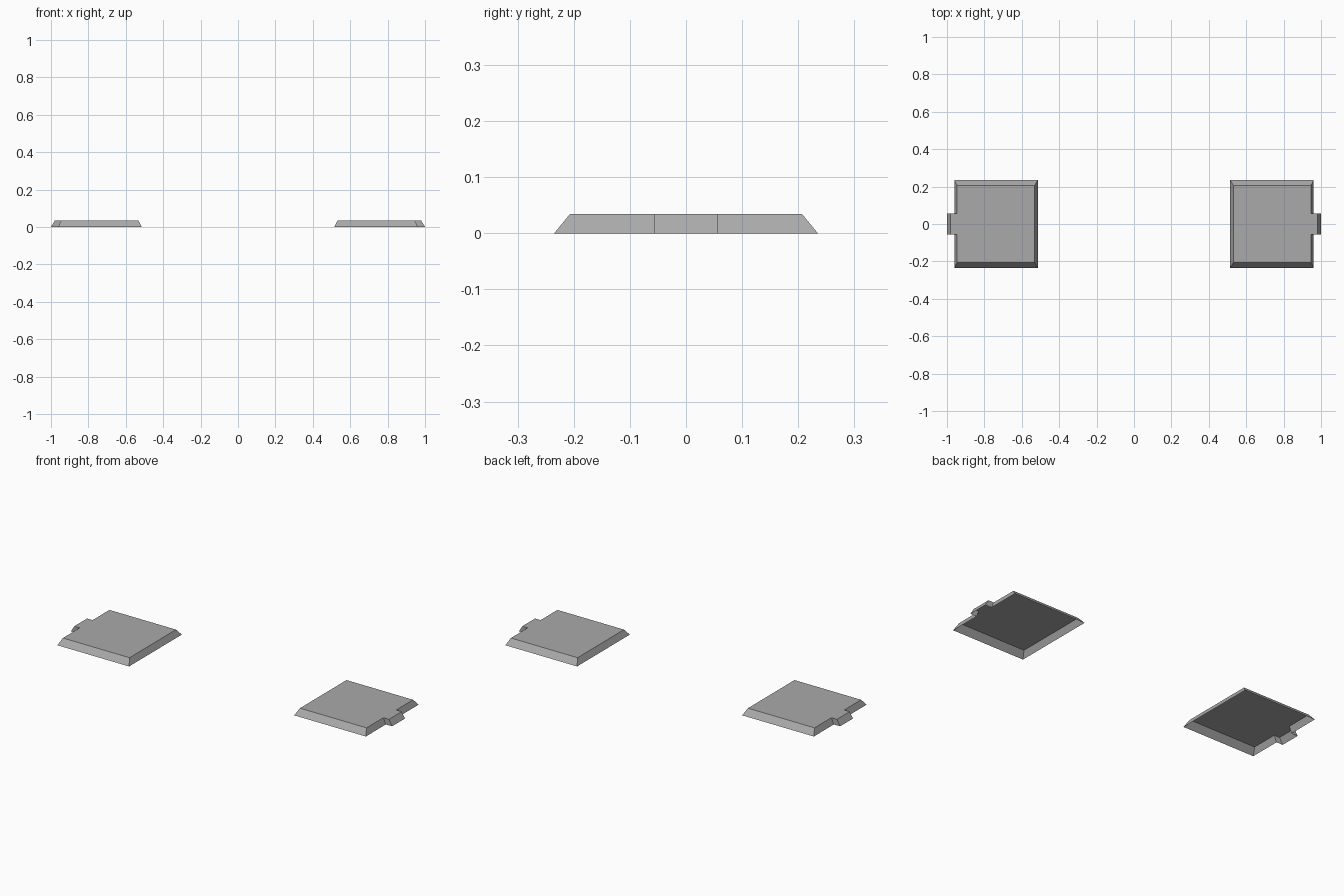
import bpy
import bmesh

cube = bpy.data.objects.get("Cube")
if cube:
    bpy.data.objects.remove(cube, do_unlink=True)

grey = bpy.data.materials.new("grey")
grey.use_nodes = True
colour = (0.4, 0.4, 0.4, 1)
grey.diffuse_color = colour
grey.node_tree.nodes["Principled BSDF"].inputs["Base Color"].default_value = colour

HEIGHT = 0.034
TAB = 0.057  # half width of the tab


def outline(inner, outer, tip, half):
    """Counter-clockwise square outline with a tab on its outer edge."""
    return [(inner, -half), (outer, -half), (outer, -TAB), (tip, -TAB),
            (tip, TAB), (outer, TAB), (outer, half), (inner, half)]


def plate(name, side):
    """Bevelled plate, open underneath, with its tab pointing to the given side."""
    bm = bmesh.new()
    base = [bm.verts.new((side * x, y, 0))
            for x, y in outline(0.514, 0.961, 1.0, 0.235)]
    top = [bm.verts.new((side * x, y, HEIGHT))
           for x, y in outline(0.531, 0.946, 0.98, 0.207)]
    # Sloping walls and flat top
    for i in range(len(base)):
        j = (i + 1) % len(base)
        bm.faces.new((base[i], base[j], top[j], top[i]))
    bm.faces.new(top)
    if side < 0:
        bmesh.ops.reverse_faces(bm, faces=bm.faces[:])
    mesh = bpy.data.meshes.new(name)
    bm.to_mesh(mesh)
    bm.free()
    mesh.materials.append(grey)
    bpy.context.collection.objects.link(bpy.data.objects.new(name, mesh))


plate("left_plate", 1)
plate("right_plate", -1)
